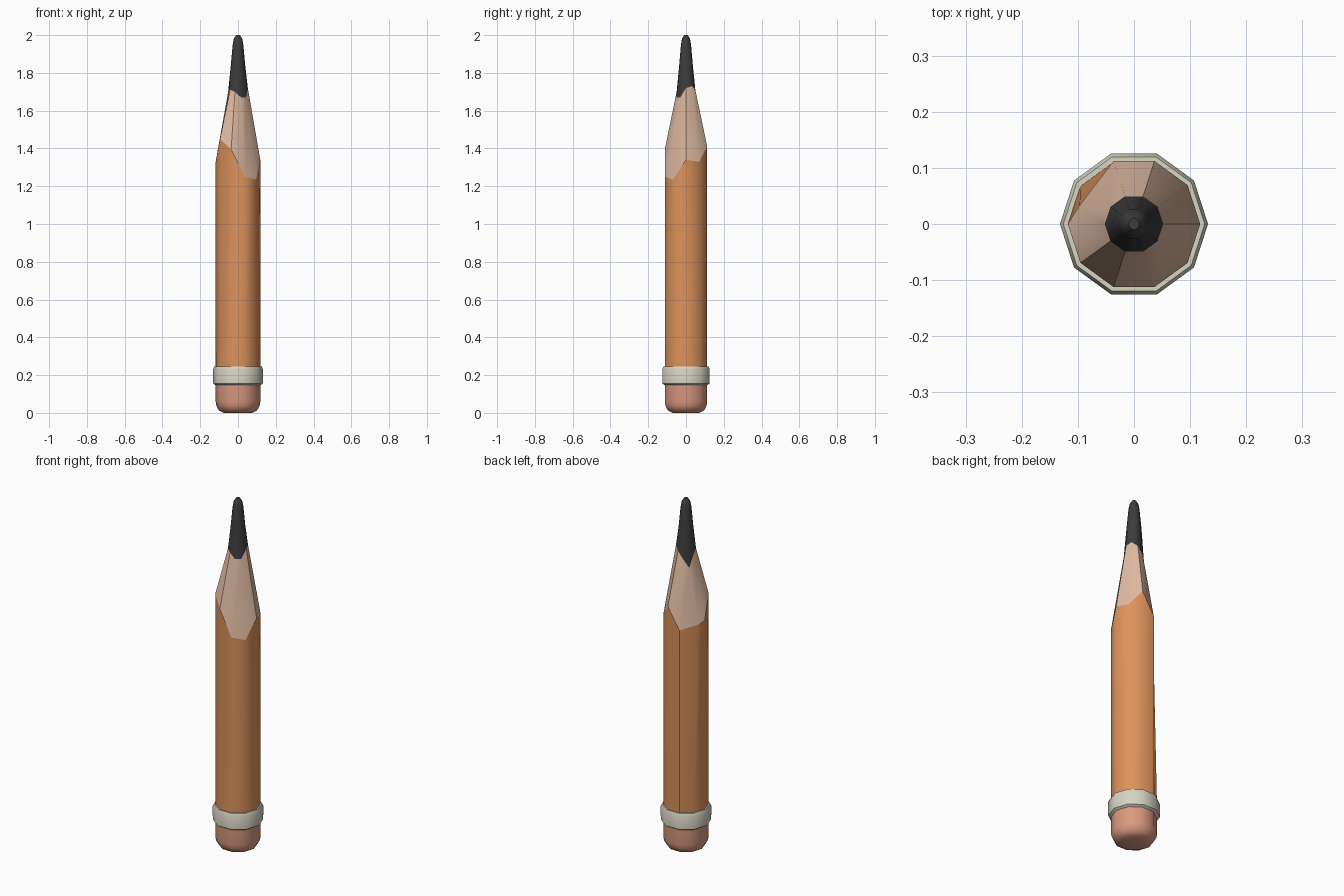
import bpy
from math import cos, sin, radians, pi

SIDES = 10

cube = bpy.data.objects.get("Cube")
if cube:
    bpy.data.objects.remove(cube)


def material(name, rgb):
    mat = bpy.data.materials.new(name)
    mat.use_nodes = True
    color = (*rgb, 1)
    mat.diffuse_color = color
    bsdf = next(n for n in mat.node_tree.nodes if n.type == 'BSDF_PRINCIPLED')
    bsdf.inputs["Base Color"].default_value = color
    return mat


def ring(radius, z):
    """Ten points round the axis; z is one height or one height per corner."""
    heights = z if isinstance(z, list) else [z] * SIDES
    return [(radius * cos(2 * pi * i / SIDES), radius * sin(2 * pi * i / SIDES), h)
            for i, h in enumerate(heights)]


def loft(name, rings, mat, cap_bottom=False, cap_top=False):
    """Skin a stack of rings, from the bottom up."""
    verts = [p for r in rings for p in r]
    faces = []
    for k in range(len(rings) - 1):
        a, b = k * SIDES, (k + 1) * SIDES
        for i in range(SIDES):
            j = (i + 1) % SIDES
            faces.append((a + i, a + j, b + j, b + i))
    if cap_bottom:
        faces.append(tuple(reversed(range(SIDES))))
    if cap_top:
        faces.append(tuple(range(len(verts) - SIDES, len(verts))))
    mesh = bpy.data.meshes.new(name)
    mesh.from_pydata(verts, [], faces)
    mesh.materials.append(mat)
    obj = bpy.data.objects.new(name, mesh)
    bpy.context.collection.objects.link(obj)
    bpy.ops.object.select_all(action='DESELECT')
    obj.select_set(True)
    bpy.context.view_layer.objects.active = obj
    bpy.ops.object.shade_smooth_by_angle(angle=radians(42))
    return obj


orange = material("orange paint", (0.72, 0.29, 0.105))
wood = material("bare wood", (0.74, 0.49, 0.36))
graphite = material("dark graphite", (0.045, 0.045, 0.046))
rubber = material("pink rubber", (0.70, 0.32, 0.21))
metal = material("pale metal", (0.68, 0.66, 0.54))

# Uneven sharpened edges, one height per corner
paint_edge = ring(0.118, [1.34, 1.33, 1.41, 1.29, 1.31, 1.33, 1.45, 1.395, 1.25, 1.235])
paint_edge[4] = (-0.097, 0.033, 1.31)  # one corner shaved inward
lead_edge = ring(0.052, [1.72, 1.73, 1.71, 1.67, 1.62, 1.70, 1.71, 1.70, 1.67, 1.67])

# Eraser with a rounded bottom
loft("eraser", [ring(0.075, 0), ring(0.1, 0.012), ring(0.114, 0.035),
                ring(0.118, 0.06), ring(0.118, 0.17)], rubber, cap_bottom=True)

# Metal band
loft("ferrule", [ring(0.116, 0.145), ring(0.131, 0.155), ring(0.132, 0.23),
                 ring(0.126, 0.245), ring(0.116, 0.245)], metal)

# Painted shaft, sharpened cone and lead
loft("shaft", [ring(0.118, 0.16), paint_edge], orange)
loft("wood_cone", [paint_edge, lead_edge], wood)
loft("lead", [lead_edge, ring(0.038, 1.84), ring(0.028, 1.95),
              ring(0.022, 1.982), ring(0.01, 2.0)], graphite, cap_top=True)
